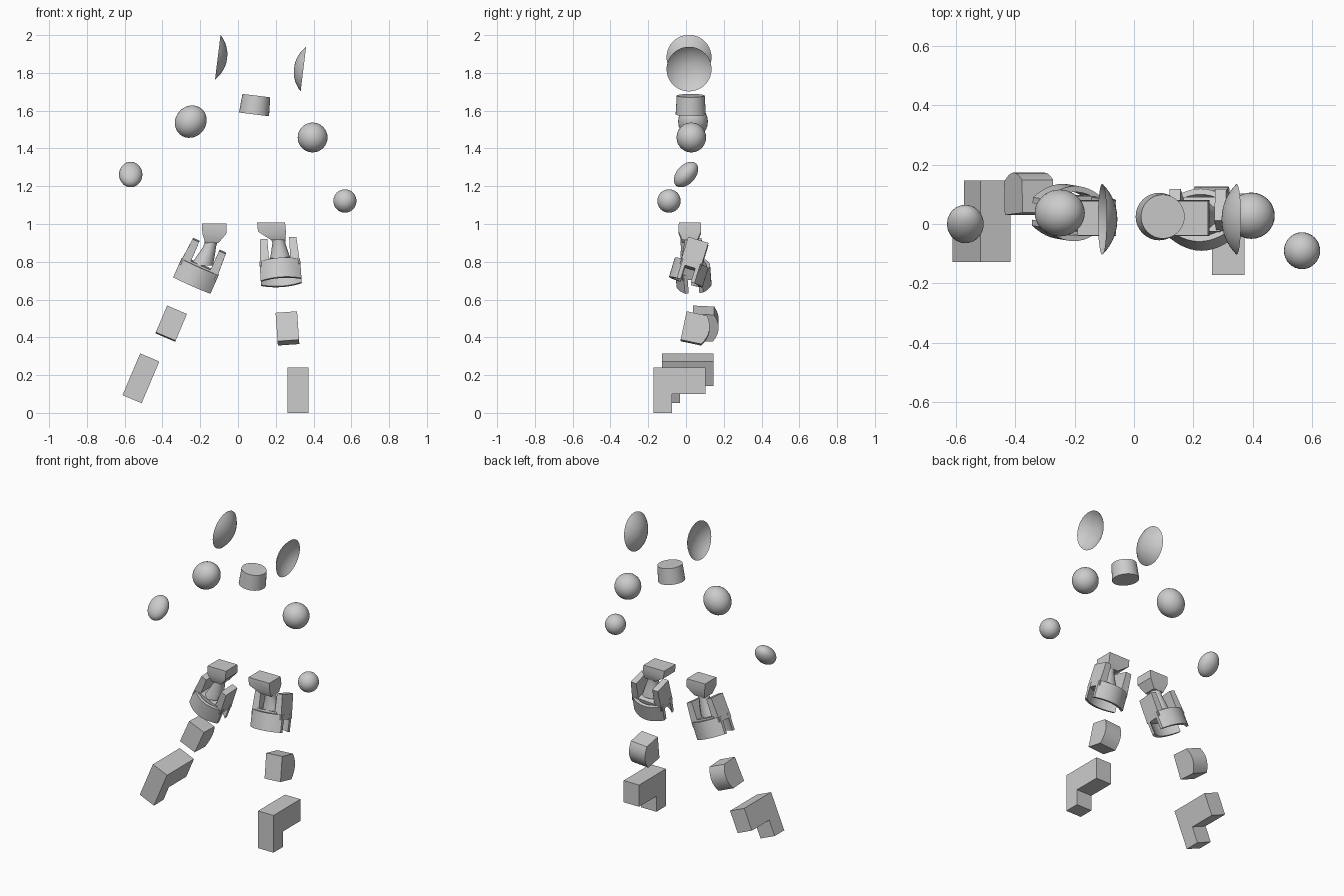
import bpy, bmesh, math
from mathutils import Matrix, Vector

if "Cube" in bpy.data.objects:
    bpy.data.objects.remove(bpy.data.objects["Cube"])

R = math.radians


def frame(loc, tilt=0, pitch=0):
    return Matrix.Translation(loc) @ Matrix.Rotation(R(tilt), 4, 'Y') @ Matrix.Rotation(R(pitch), 4, 'X')


def finish(name, bm, mat, smooth=True):
    bmesh.ops.recalc_face_normals(bm, faces=bm.faces)
    me = bpy.data.meshes.new(name)
    bm.to_mesh(me)
    bm.free()
    ob = bpy.data.objects.new(name, me)
    bpy.context.collection.objects.link(ob)
    ob.matrix_world = mat
    if smooth:
        bpy.ops.object.select_all(action='DESELECT')
        ob.select_set(True)
        bpy.context.view_layer.objects.active = ob
        bpy.ops.object.shade_smooth_by_angle(angle=R(35))
    return ob


def loft(name, rings, mat, caps=True):
    bm = bmesh.new()
    vs = [[bm.verts.new(p) for p in ring] for ring in rings]
    n = len(vs[0])
    for a, b in zip(vs, vs[1:]):
        for i in range(n):
            bm.faces.new((a[i], a[(i + 1) % n], b[(i + 1) % n], b[i]))
    if caps:
        bm.faces.new(vs[0])
        bm.faces.new(vs[-1])
    return finish(name, bm, mat)


def circle(r, z, n=32, c=(0, 0), ry=None):
    return [(c[0] + r * math.cos(2 * math.pi * i / n),
             c[1] + (ry or r) * math.sin(2 * math.pi * i / n), z) for i in range(n)]


def prism(name, pts, z0, z1, mat):
    return loft(name, [[(x, y, z) for x, y in pts] for z in (z0, z1)], mat)


def box(name, lo, hi, mat):
    return prism(name, [(lo[0], lo[1]), (hi[0], lo[1]), (hi[0], hi[1]), (lo[0], hi[1])], lo[2], hi[2], mat)


def ball(name, mat, radii):
    bm = bmesh.new()
    bmesh.ops.create_uvsphere(bm, u_segments=32, v_segments=16, radius=1)
    bmesh.ops.scale(bm, vec=radii, verts=bm.verts)
    return finish(name, bm, mat)


# Ear dishes: shallow bowls, hollow side outward
def dish(name, loc, tilt, depth):
    r = 0.119
    sphere = (r * r + depth * depth) / (2 * depth)
    amax = math.asin(r / sphere)
    rings = []
    for off, ks in ((0, range(1, 9)), (0.005, range(8, 0, -1))):
        for k in ks:
            a = amax * k / 8
            rings.append(circle(sphere * math.sin(a),
                                depth - sphere * (1 - math.cos(a)) - off * (1 - k / 8), 40))
    loft(name, rings, frame(loc, tilt))


dish("ear_dish_left", (-0.107, 0.016, 1.883), 97, 0.05)
dish("ear_dish_right", (0.346, 0.016, 1.82), -83, 0.05)

# Neck joint
loft("neck", [circle(0.08, -0.05), circle(0.074, 0.05)], frame((0.091, 0.025, 1.63), 7))

# Shoulder and elbow joints
ball("shoulder_left", frame((-0.25, 0.037, 1.542), 40), (0.081, 0.079, 0.089))
ball("shoulder_right", frame((0.395, 0.028, 1.458)), (0.079, 0.078, 0.079))
ball("elbow_left", frame((-0.568, 0, 1.262), 0, -42), (0.062, 0.05, 0.079))
ball("elbow_right", frame((0.566, -0.09, 1.122)), (0.061, 0.062, 0.062))


# Hip block and flared stem: sections are (x, z, half x, half y)
def hip(side, block, stem):
    def rect(x, z, hx, hy):
        return [(x + sx * hx, 0.02 + sy * hy, z) for sx, sy in ((-1, -1), (1, -1), (1, 1), (-1, 1))]
    loft("hip_block_" + side, [rect(*s) for s in block], Matrix())
    loft("hip_stem_" + side, [circle(s[2], s[1], 12, (s[0], 0.025), s[3]) for s in stem], Matrix())


hip("left", [(-0.125, 1.003, 0.065, 0.058), (-0.125, 0.95, 0.064, 0.06), (-0.138, 0.9, 0.035, 0.04)],
    [(-0.138, 0.92, 0.035, 0.035), (-0.15, 0.88, 0.034, 0.034), (-0.175, 0.82, 0.05, 0.045), (-0.193, 0.78, 0.06, 0.05)])
hip("right", [(0.175, 1.008, 0.074, 0.058), (0.18, 0.96, 0.074, 0.06), (0.213, 0.915, 0.038, 0.04)],
    [(0.213, 0.93, 0.04, 0.036), (0.216, 0.9, 0.034, 0.034), (0.222, 0.84, 0.048, 0.045), (0.225, 0.8, 0.06, 0.05)])


# Thigh cuff: side walls upward, curved front and back plates downward
def cuff(side, mat):
    for s, n in ((-1, "inner" if side == "right" else "outer"), (1, "outer" if side == "right" else "inner")):
        top, bot = [], []
        for x0, x1, z, ring in ((0.058, 0.096, 0.12, top), (0.056, 0.106, -0.03, bot)):
            ring += [(s * x0, -0.056, z), (s * x1, -0.056, z), (s * x1, 0.056, z), (s * x0, 0.056, z)]
        loft(f"cuff_wall_{n}_{side}", [bot, top], mat)
    for s, n in ((-1, "front"), (1, "back")):
        xs = [-0.108 + 0.216 * i / 12 for i in range(13)]
        outer = [(x, s * (0.048 + 0.045 * (1 - (x / 0.108) ** 2))) for x in xs]
        inner = [(x, s * (0.028 + 0.045 * (1 - (x / 0.108) ** 2))) for x in reversed(xs)]
        prism(f"cuff_plate_{n}_{side}", outer + inner, -0.107, 0.0, mat)
    box("cuff_floor_" + side, (-0.07, -0.06, -0.03), (0.07, 0.06, 0.01), mat)


cuff("left", frame((-0.2, 0.035, 0.775), 24, 4))
cuff("right", frame((0.222, 0.03, 0.795), -4, -17))


# Knee block with a bulging back
def knee(side, mat):
    rings = []
    for x in (-0.057, 0.057):
        back = [(x, 0.045 + 0.028 * (1 - (k / 4) ** 2), 0.077 * k / 4) for k in range(-4, 5)]
        rings.append([(x, -0.066, 0.077), (x, -0.066, -0.077)] + back)
    loft("knee_" + side, rings, mat)


knee("left", frame((-0.354, 0.1, 0.472), 23, -3))
knee("right", frame((0.262, 0.052, 0.445), -4, -12))


# Foot beam and toe block
def foot(side, mat):
    box("foot_" + side, (-0.055, -0.137, -0.02), (0.055, 0.137, 0.12), mat)
    box("toe_" + side, (-0.055, -0.137, -0.12), (0.055, -0.04, 0.0), mat)


foot("left", frame((-0.514, 0.009, 0.183), 23))
foot("right", frame((0.318, -0.034, 0.12)))
